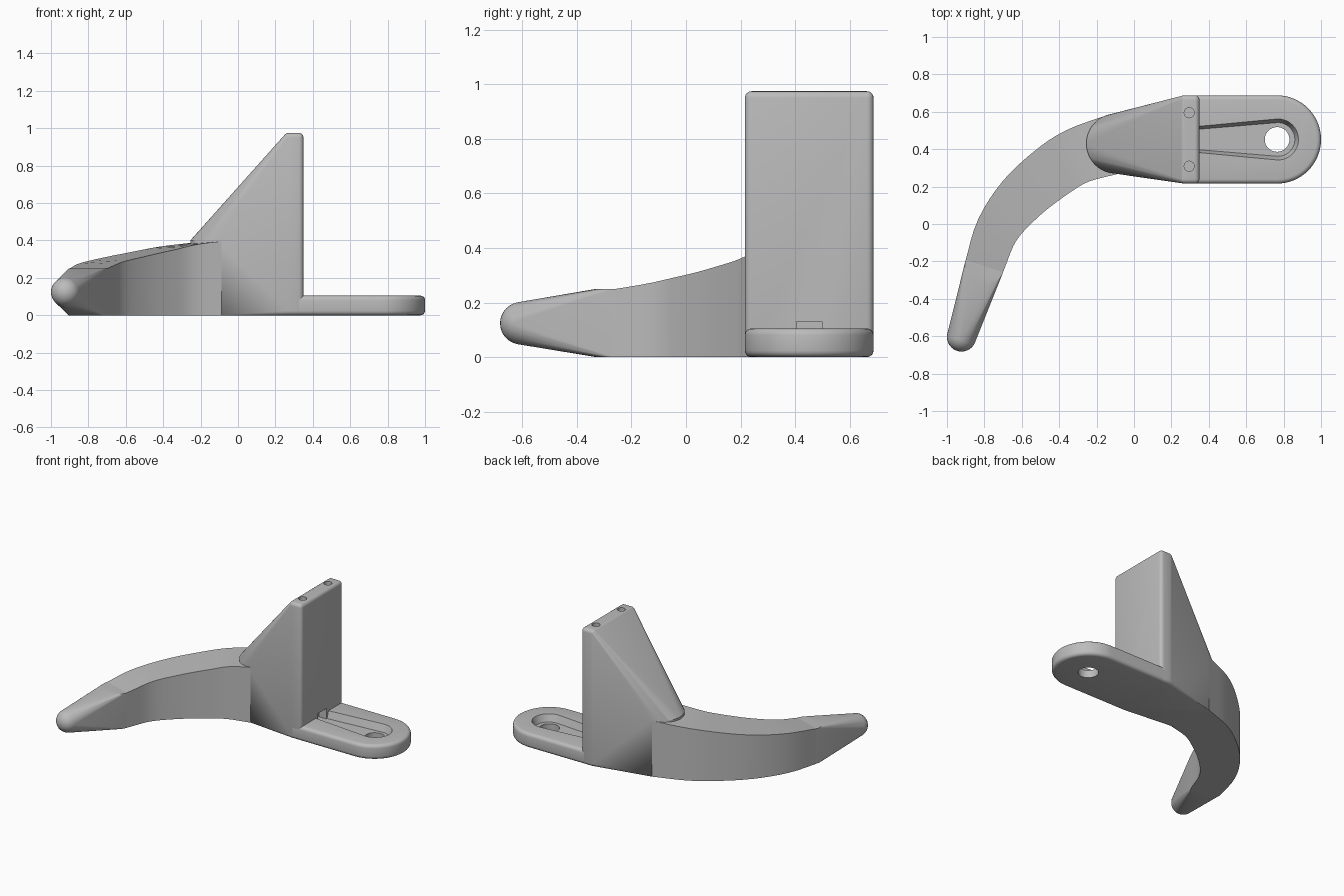
import bpy, bmesh, math
from mathutils import Vector

if "Cube" in bpy.data.objects:
    bpy.data.objects.remove(bpy.data.objects["Cube"])

grey = bpy.data.materials.new("plain grey")
grey.use_nodes = True
colour = (0.5, 0.5, 0.5, 1)
grey.diffuse_color = colour
grey.node_tree.nodes["Principled BSDF"].inputs["Base Color"].default_value = colour


def finish(name, bm):
    bmesh.ops.recalc_face_normals(bm, faces=bm.faces[:])
    mesh = bpy.data.meshes.new(name)
    bm.to_mesh(mesh)
    bm.free()
    mesh.materials.append(grey)
    obj = bpy.data.objects.new(name, mesh)
    bpy.context.collection.objects.link(obj)
    return obj


def hull(name, points):
    bm = bmesh.new()
    for p in points:
        bm.verts.new(p)
    bmesh.ops.convex_hull(bm, input=bm.verts[:])
    loose = [v for v in bm.verts if not v.link_faces]
    bmesh.ops.delete(bm, geom=loose, context='VERTS')
    bmesh.ops.dissolve_limit(bm, angle_limit=0.002, verts=bm.verts[:], edges=bm.edges[:])
    return finish(name, bm)


def disc(x, y, z, r, n=48):
    return [Vector((x + r * math.cos(a), y + r * math.sin(a), z))
            for a in (math.tau * i / n for i in range(n))]


def ball(x, y, z, r, n=24):
    points = []
    for i in range(n // 2 + 1):
        a = math.pi * i / (n // 2)
        points += disc(x, y, z + r * math.cos(a), r * math.sin(a), n)
    return points


def cut(obj, cutters):
    for c in cutters:
        c.hide_render = True
        mod = obj.modifiers.new("cut", 'BOOLEAN')
        mod.operation = 'DIFFERENCE'
        mod.solver = 'EXACT'
        mod.object = c
        bpy.context.view_layer.objects.active = obj
        bpy.ops.object.modifier_apply(modifier=mod.name)
        bpy.data.objects.remove(c)


def smooth(obj):
    bpy.ops.object.select_all(action='DESELECT')
    obj.select_set(True)
    bpy.context.view_layer.objects.active = obj
    bpy.ops.object.shade_smooth_by_angle(angle=math.radians(28))


MID = 0.452   # centre line of the mount in y
HALF = 0.236  # half width of the mount
EDGE = 0.024  # edge rounding

# Upright block: rounded plate blended into a round nose
points = disc(-0.095, 0.43, 0, 0.16) + disc(-0.095, 0.43, 0.4, 0.16)
for x in (0.245 + EDGE, 0.35 - EDGE):
    for side in (-1, 1):
        for z in (EDGE, 0.975 - EDGE):
            points += ball(x, MID + side * (HALF - EDGE), z, EDGE, 16)
block = hull("upright_block", points)
screw_holes = [hull("screw_hole_cutter", disc(0.295, MID + s * 0.143, 0.8, 0.027, 24)
                    + disc(0.295, MID + s * 0.143, 1.1, 0.027, 24)) for s in (-1, 1)]
notch = hull("notch_cutter", [(x, MID + s * 0.047, z) for x in (0.29, 0.4)
                              for s in (-1, 1) for z in (0.055, 0.13)])
cut(block, screw_holes + [notch])

# Mounting foot: round-ended plate with softened rims
points = []
for i in range(5):
    a = math.pi / 2 * i / 4
    inset, lift = EDGE * (1 - math.sin(a)), EDGE * (1 - math.cos(a))
    r = HALF - inset
    for z in (lift, 0.105 - lift):
        points += disc(0.764, MID, z, r, 64)
        points += [(0.28, MID + s * r, z) for s in (-1, 1)]
foot = hull("mounting_foot", points)
slot = hull("slot_cutter", disc(0.77, MID, 0.055, 0.09) + disc(0.77, MID, 0.085, 0.09)
            + disc(0.77, MID, 0.106, 0.11) + disc(0.77, MID, 0.14, 0.11)
            + [(0.29, MID + s * w, z) for s in (-1, 1)
               for w, z in ((0.05, 0.055), (0.05, 0.085), (0.065, 0.106), (0.065, 0.14))])
bolt_hole = hull("bolt_hole_cutter", disc(0.765, MID, -0.1, 0.066) + disc(0.765, MID, 0.2, 0.066))
cut(foot, [slot, bolt_hole])

# Curved arm: stations give centre x, y, half width and top height
stations = [Vector(s) for s in (
    (-0.095, 0.43, 0.16, 0.40), (-0.30, 0.365, 0.15, 0.375), (-0.45, 0.27, 0.145, 0.345),
    (-0.605, 0.135, 0.135, 0.312), (-0.73, -0.03, 0.117, 0.282), (-0.80, -0.225, 0.105, 0.25))]
ends = [2 * stations[0] - stations[1]] + stations + [2 * stations[-1] - stations[-2]]
path = []
for a, b, c, d in zip(ends, ends[1:], ends[2:], ends[3:]):
    for i in range(4):
        t = i / 4
        path.append(0.5 * (2 * b + (c - a) * t + (2 * a - 5 * b + 4 * c - d) * t * t
                           + (3 * b - a - 3 * c + d) * t ** 3))
path.append(stations[-1])
bm = bmesh.new()
rings = []
for i, p in enumerate(path):
    ahead = path[min(i + 1, len(path) - 1)] - path[max(i - 1, 0)]
    along = Vector((ahead[0], ahead[1], 0)).normalized()
    across = Vector((-along.y, along.x, 0)) * p[2]
    base, top = Vector((p[0], p[1], 0)), Vector((p[0], p[1], p[3]))
    rings.append([bm.verts.new(v) for v in (base - across, base + across, top + across, top - across)])
for r, q in zip(rings, rings[1:]):
    for k in range(4):
        bm.faces.new((r[k], r[(k + 1) % 4], q[(k + 1) % 4], q[k]))
bm.faces.new(rings[0])
bm.faces.new(rings[-1])
arm = finish("curved_arm", bm)

# Arm tip: last station blended into a ball
x, y, r, z = stations[-1]
tip = hull("arm_tip", disc(x, y, 0, r) + disc(x, y, z, r) + ball(-0.922, -0.604, 0.124, 0.078, 32))

for obj in (block, foot, arm, tip):
    smooth(obj)
